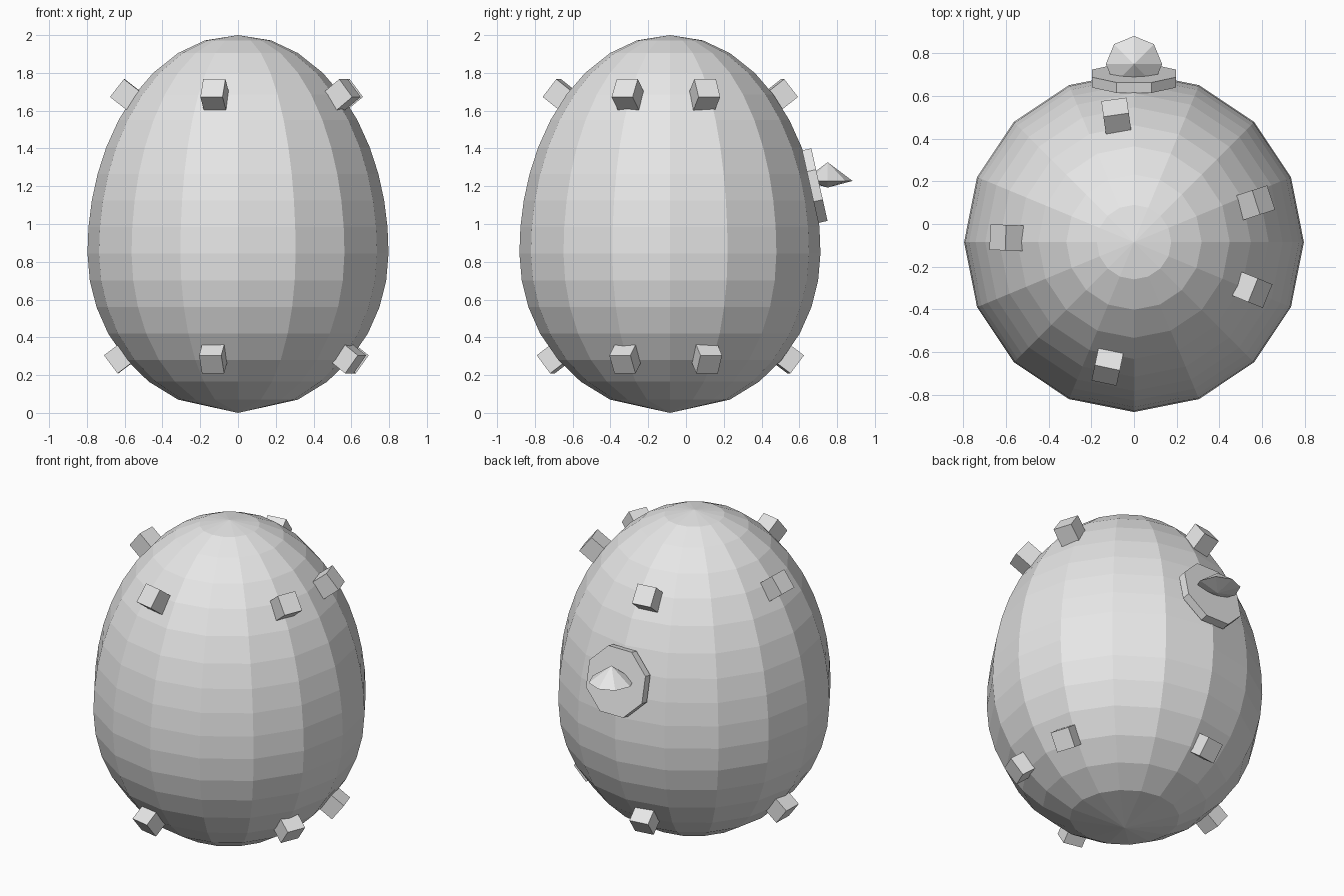
import bpy, bmesh, math
from mathutils import Matrix, Vector

if "Cube" in bpy.data.objects:
    bpy.data.objects.remove(bpy.data.objects["Cube"])

grey = bpy.data.materials.new("light grey")
grey.diffuse_color = (0.8, 0.8, 0.8, 1)
grey.use_nodes = True
grey.node_tree.nodes["Principled BSDF"].inputs["Base Color"].default_value = grey.diffuse_color
CY = -0.085  # egg axis position in y


def finish(name, bm):
    bmesh.ops.recalc_face_normals(bm, faces=bm.faces[:])
    me = bpy.data.meshes.new(name)
    bm.to_mesh(me)
    bm.free()
    ob = bpy.data.objects.new(name, me)
    me.materials.append(grey)
    bpy.context.collection.objects.link(ob)
    return ob


def lathe(bm, rings, sides, bottom, top, centre_y):
    """Rings of (radius, z) closed by a pole at each end."""
    loops = []
    for r, z in rings:
        loops.append([bm.verts.new((r * math.cos(2 * math.pi * i / sides),
                                    centre_y + r * math.sin(2 * math.pi * i / sides), z))
                      for i in range(sides)])
    low = bm.verts.new((0, centre_y, bottom))
    high = bm.verts.new((0, centre_y, top))
    for i in range(sides):
        j = (i + 1) % sides
        bm.faces.new((low, loops[0][j], loops[0][i]))
        bm.faces.new((high, loops[-1][i], loops[-1][j]))
        for a, b in zip(loops, loops[1:]):
            bm.faces.new((a[i], a[j], b[j], b[i]))


# egg body: two half ellipses meeting at the widest height
WIDE = 0.85
heights = [0.07, 0.165, 0.28, 0.42, 0.56, 0.70, 0.845, 0.985, 1.125,
           1.265, 1.405, 1.55, 1.685, 1.80, 1.905, 1.972]
rings = []
for z in heights:
    t = (z - WIDE) / (WIDE if z < WIDE else 2 - WIDE)
    rings.append((0.797 * math.sqrt(1 - t * t), z))
bm = bmesh.new()
lathe(bm, rings, 16, 0, 2, CY)
finish("egg_body", bm)

# small cubes in an upper and a lower ring, tilted away from the body
for label, r, z, tilt in (("upper", 0.592, 1.683, 38), ("lower", 0.624, 0.293, -37)):
    for k in range(5):
        bm = bmesh.new()
        m = (Matrix.Translation((0, CY, 0))
             @ Matrix.Rotation(math.radians(18 + 80 * k), 4, 'Z')
             @ Matrix.Translation((r, 0, z))
             @ Matrix.Rotation(math.radians(-tilt), 4, 'Y'))
        bmesh.ops.create_cube(bm, size=0.12, matrix=m)
        finish(f"{label}_cube_{k + 1}", bm)

# octagonal plate on the back
normal = Vector((0, 0.976, 0.218))
bm = bmesh.new()
m = (Matrix.Translation((0, 0.682, 1.203))
     @ normal.to_track_quat('Z', 'Y').to_matrix().to_4x4()
     @ Matrix.Rotation(math.pi / 8, 4, 'Z'))
bmesh.ops.create_cone(bm, cap_ends=True, segments=8, radius1=0.213,
                      radius2=0.213, depth=0.05, matrix=m)
finish("back_plate", bm)

# pointed knob: eight sided double cone
bm = bmesh.new()
lathe(bm, [(0.132, 1.228)], 8, 1.193, 1.327, 0.75)
finish("back_knob", bm)
